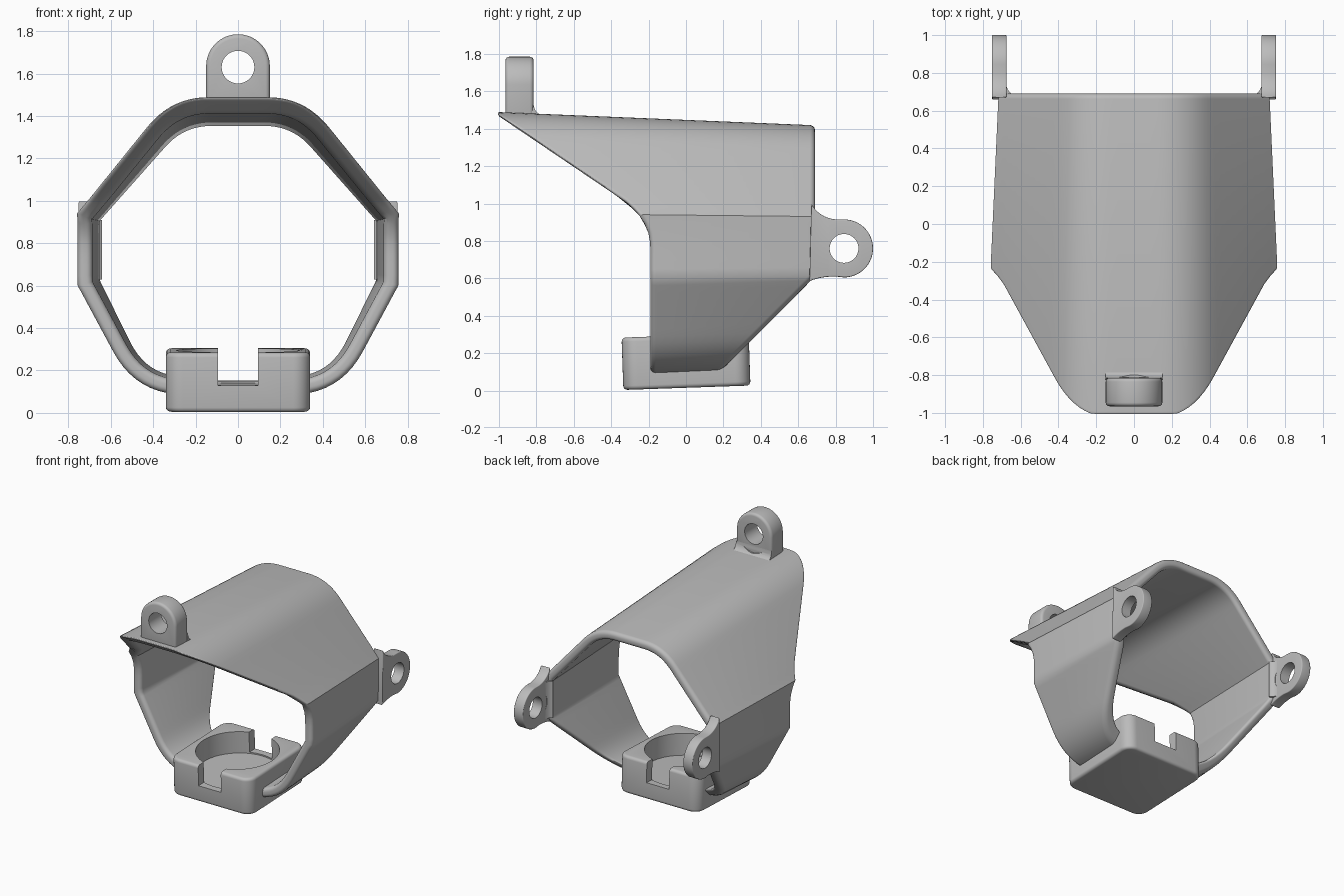
import bpy, bmesh, math
from mathutils import Vector, Matrix

if "Cube" in bpy.data.objects:
    bpy.data.objects.remove(bpy.data.objects["Cube"])

grey = bpy.data.materials.new("plain grey")
grey.use_nodes = True
grey.diffuse_color = (0.5, 0.5, 0.5, 1)
grey.node_tree.nodes["Principled BSDF"].inputs["Base Color"].default_value = grey.diffuse_color

parts = []
MID_Z = 0.76


def add_object(name, bm, is_part=True):
    bmesh.ops.recalc_face_normals(bm, faces=bm.faces)
    mesh = bpy.data.meshes.new(name)
    bm.to_mesh(mesh)
    bm.free()
    mesh.materials.append(grey)
    obj = bpy.data.objects.new(name, mesh)
    bpy.context.collection.objects.link(obj)
    obj.hide_render = not is_part
    if is_part:
        parts.append(obj)
    return obj


def place(axis, a, b, t):
    return {"x": (t, a, b), "y": (a, t, b), "z": (a, b, t)}[axis]


def prism(name, points, axis, lo, hi, bevel=0, is_part=True):
    """Extrude a flat outline along one axis, with optional rounded edges."""
    bm = bmesh.new()
    ends = [[bm.verts.new(place(axis, a, b, t)) for a, b in points] for t in (lo, hi)]
    bm.faces.new(ends[0])
    bm.faces.new(ends[1])
    n = len(points)
    for i in range(n):
        j = (i + 1) % n
        bm.faces.new((ends[0][i], ends[0][j], ends[1][j], ends[1][i]))
    if bevel:
        bmesh.ops.recalc_face_normals(bm, faces=bm.faces)
        sharp = [e for e in bm.edges if e.calc_face_angle(0) > math.radians(40)]
        bmesh.ops.bevel(bm, geom=sharp, offset=bevel, segments=4, profile=0.5, affect="EDGES")
    return add_object(name, bm, is_part)


def arc(a, b, r, start, end, steps=32):
    angles = [math.radians(start + (end - start) * i / steps) for i in range(steps + 1)]
    return [(a + r * math.cos(t), b + r * math.sin(t)) for t in angles]


def cylinder(name, a, b, r, axis, lo, hi):
    return prism(name, arc(a, b, r, 0, 360, 48)[:-1], axis, lo, hi, is_part=False)


def curve(p0, p1, p2, steps):
    p0, p1, p2 = map(Vector, (p0, p1, p2))
    return [p0.lerp(p1, i / steps).lerp(p1.lerp(p2, i / steps), i / steps) for i in range(steps + 1)]


def cut(obj, *cutters):
    for c in cutters:
        mod = obj.modifiers.new("cut", "BOOLEAN")
        mod.operation, mod.solver, mod.object = "DIFFERENCE", "EXACT", c


def interpolate(table, z):
    for (z0, y0), (z1, y1) in zip(table, table[1:]):
        if z <= z1:
            return y0 + (y1 - y0) * (z - z0) / (z1 - z0)
    return table[-1][1]


# Cross-section of the hood: eight corners, the top and bottom ones rounded
half = [(0.30, 0.695, 0.17), (0.757, 0.18, 0), (0.757, -0.16, 0), (0.48, -0.675, 0.23)]
corners = half + [(-x, z, r) for x, z, r in reversed(half)]
rounded = []
for i, (x, z, r) in enumerate(corners):
    c = Vector((x, z))
    if r:
        before = Vector(corners[i - 1][:2]) - c
        after = Vector(corners[(i + 1) % 8][:2]) - c
        rounded += curve(c + before.normalized() * r, c, c + after.normalized() * r, 10)
    else:
        rounded.append(c)
outline = []
for i, p in enumerate(rounded):
    q = rounded[(i + 1) % len(rounded)]
    steps = max(1, math.ceil((q - p).length / 0.05))
    outline += [p.lerp(q, k / steps) for k in range(steps)]


def inset(points, thickness):
    result = []
    for i, p in enumerate(points):
        d0 = (p - points[i - 1]).normalized()
        d1 = (points[(i + 1) % len(points)] - p).normalized()
        n0, n1 = Vector((d0.y, -d0.x)), Vector((d1.y, -d1.x))
        m = (n0 + n1).normalized()
        result.append(p + m * thickness / m.dot(n0))
    return result


# Front and back edges of the hood as depth by height
front_edge = [(-1, -0.19), (0.78, -0.19), (0.84, -0.2), (0.92, -0.235), (1.0, -0.31), (1.48, -1.02)]
back_edge = [(-1, 0.18), (0.1, 0.18), (0.13, 0.21), (0.57, 0.65), (0.62, 0.69), (2, 0.69)]


def hood_point(p, edge):
    y = 0
    for _ in range(12):
        s = 1 - 0.06 * (y + 0.19)
        y = interpolate(edge, MID_Z + s * p.y)
    return (s * p.x, y, MID_Z + s * p.y)


# Hood: tapered open shell with rounded rims
inner = inset(outline, 0.07)
bm = bmesh.new()
rows = [[bm.verts.new(hood_point(p, edge)) for p in pts] for pts, edge in
        ((outline, front_edge), (outline, back_edge), (inner, back_edge), (inner, front_edge))]
count = len(outline)
for r in range(4):
    a, b = rows[r], rows[(r + 1) % 4]
    for k in range(count):
        j = (k + 1) % count
        bm.faces.new((a[k], a[j], b[j], b[k]))
bmesh.ops.recalc_face_normals(bm, faces=bm.faces)
rims = [bm.edges.get((row[k], row[(k + 1) % count])) for row in rows for k in range(count)]
bmesh.ops.bevel(bm, geom=rims, offset=0.028, segments=6, profile=0.5, affect="EDGES")
hood = add_object("hood", bm)

# Socket: rounded square cup, tilted slightly
tilt = Matrix.Translation((0, 0, 0.155)) @ Matrix.Rotation(math.radians(2), 4, "X")
square = []
for i, (sx, sy) in enumerate(((1, 1), (-1, 1), (-1, -1), (1, -1))):
    square += arc(sx * 0.26, sy * 0.26, 0.08, i * 90, i * 90 + 90, 8)
socket = prism("socket", square, "z", -0.14, 0.14, 0.022)
bore = cylinder("socket_bore", 0, 0, 0.29, "z", -0.025, 0.4)
slot = [(-0.095, -0.015), (0.095, -0.015), (0.095, 0.4), (-0.095, 0.4)]
notch = prism("socket_notch", slot, "y", -0.5, 0.5, is_part=False)
for obj in (socket, bore, notch):
    obj.matrix_world = tilt
cut(socket, bore, notch)
cut(hood, bore, notch)

# Front mounting ear with a fillet behind it
front_ear = prism("front_ear", [(-0.15, 1.46)] + arc(0, 1.635, 0.15, 180, 0) + [(0.15, 1.46)],
                  "y", -0.965, -0.815, 0.02)
hole = cylinder("front_ear_hole", 0, 1.63, 0.077, "y", -1.2, -0.6)
cut(front_ear, hole)
wedge = curve((-0.815, 1.54), (-0.815, 1.474), (-0.75, 1.47), 8) + [Vector((-0.75, 1.45)), Vector((-0.83, 1.45))]
fillet = prism("front_ear_fillet", wedge, "x", -0.15, 0.15)
seat = cylinder("front_ear_seat", 0, 1.63, 0.14, "y", -0.812, -0.5)
cut(fillet, seat)
cutters = [bore, notch, hole, seat]

# Side mounting ears, flared where they join the hood
tab = (curve((0.67, 1.0), (0.71, 0.925), (0.80, 0.915), 8) + arc(0.845, MID_Z, 0.155, 90, -90)
       + curve((0.80, 0.61), (0.72, 0.61), (0.66, 0.585), 8))
for side, label in ((1, "left"), (-1, "right")):
    lo, hi = sorted((side * 0.675, side * 0.753))
    ear = prism(label + "_ear", tab, "x", lo, hi, 0.006)
    hole = cylinder(label + "_ear_hole", 0.845, MID_Z, 0.077, "x", side * 0.5, side * 0.9)
    cut(ear, hole)
    wedge = curve((0.68, 0.76), (0.675, 0.70), (0.64, 0.685), 8) + [Vector((0.68, 0.66))]
    fillet = prism(label + "_ear_fillet", [(side * p.x, p.y) for p in wedge], "z", 0.63, 0.91)
    seat = cylinder(label + "_ear_seat", 0.845, MID_Z, 0.13, "x", side * 0.4, side * 0.674)
    cut(fillet, seat)
    cutters += [hole, seat]

# Apply the cuts, remove the cutters and smooth the shading
bpy.context.view_layer.update()
graph = bpy.context.evaluated_depsgraph_get()
meshes = [bpy.data.meshes.new_from_object(obj.evaluated_get(graph)) for obj in parts]
for obj, mesh in zip(parts, meshes):
    obj.modifiers.clear()
    obj.data = mesh
for c in cutters:
    bpy.data.objects.remove(c)
bpy.ops.object.select_all(action="DESELECT")
for obj in parts:
    obj.select_set(True)
bpy.context.view_layer.objects.active = hood
bpy.ops.object.shade_smooth_by_angle(angle=math.radians(28))
